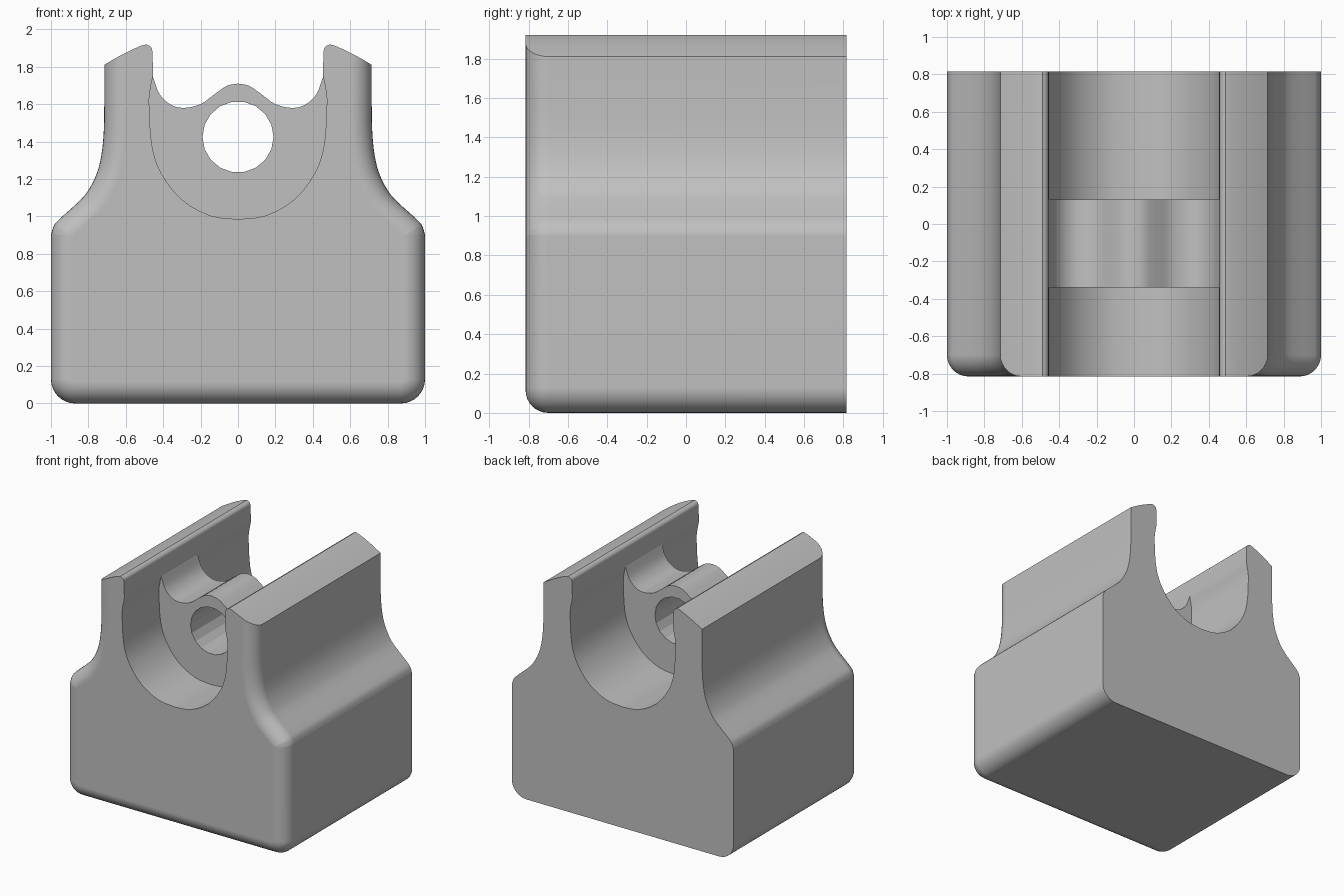
import bpy, bmesh, math
from mathutils import Vector

if "Cube" in bpy.data.objects:
    bpy.data.objects.remove(bpy.data.objects["Cube"], do_unlink=True)

FRONT, BACK = -0.815, 0.815
FILLET = 0.115      # rounding of the outer front edge
CORNER = 0.13       # rounding of the base corners
WALL = 0.715        # outer half width at the top of the walls
LIP = 0.52          # where the wall top rolls over into the channel

grey = bpy.data.materials.new("matte_grey")
grey.use_nodes = True
grey.diffuse_color = (0.53, 0.53, 0.53, 1)
grey.node_tree.nodes["Principled BSDF"].inputs["Base Color"].default_value = grey.diffuse_color


def smooth_path(points, steps=3):
    """Catmull-Rom curve through the points."""
    p = [Vector(q) for q in points]
    p = [2 * p[0] - p[1]] + p + [2 * p[-1] - p[-2]]
    out = []
    for a, b, c, d in zip(p, p[1:], p[2:], p[3:]):
        for i in range(steps):
            t = i / steps
            out.append(0.5 * (2 * b + (c - a) * t + (2 * a - 5 * b + 4 * c - d) * t ** 2
                              + (3 * b - a - 3 * c + d) * t ** 3))
    return out + [p[-2]]


def mirrored(half):
    """Close a right-hand outline with its mirror image, sharing points on the axis."""
    return half + [Vector((-p.x, p.y)) for p in reversed(half) if p.x > 1e-5]


def loft(name, layers):
    """Skin outlines given as (y, points) from front to back, and cap both ends."""
    bm = bmesh.new()
    rings = [[bm.verts.new((p.x, y, p.y)) for p in pts] for y, pts in layers]
    for a, b in zip(rings, rings[1:]):
        for i in range(len(a)):
            j = (i + 1) % len(a)
            bm.faces.new((a[i], a[j], b[j], b[i]))
    bm.faces.new(rings[0])
    bm.faces.new(rings[-1])
    bmesh.ops.recalc_face_normals(bm, faces=bm.faces)
    mesh = bpy.data.meshes.new(name)
    bm.to_mesh(mesh)
    bm.free()
    mesh.materials.append(grey)
    obj = bpy.data.objects.new(name, mesh)
    bpy.context.collection.objects.link(obj)
    return obj


def finish(obj):
    obj.data.polygons.foreach_set("use_smooth", [True] * len(obj.data.polygons))
    obj.data.set_sharp_from_angle(angle=math.radians(30))
    weighted = obj.modifiers.new("even_shading", "WEIGHTED_NORMAL")
    weighted.keep_sharp = True


# Outer side outline: base corner, flank and waist
corner = [Vector((1 - CORNER + CORNER * math.sin(a), CORNER - CORNER * math.cos(a)))
          for a in [math.pi / 2 * i / 8 for i in range(9)]]
flank = smooth_path([(1, 0.9), (0.985, 0.95), (0.95, 0.99), (0.85, 1.08), (0.8, 1.14),
                     (0.755, 1.23), (0.73, 1.33), (0.718, 1.45), (WALL, 1.6), (WALL, 1.81)])
outer = corner + flank

# Inner outline: rolled lip, wall and round channel floor
lip = smooth_path([(0.49, 1.92), (0.465, 1.905), (0.457, 1.87), (0.455, 1.75)])
channel = smooth_path([(0.455, 1.75), (0.472, 1.66), (0.474, 1.58), (0.46, 1.38), (0.41, 1.23),
                       (0.3, 1.09), (0.15, 1.005), (0, 0.985)])


def wall_top(x):
    t = WALL - x
    return Vector((x, 1.81 + 0.626 * t - 0.53 * t * t))


def body_outline(inset):
    half = []
    for i, p in enumerate(outer):
        before = outer[i - 1] if i else Vector((-p.x, p.y))
        after = outer[i + 1] if i + 1 < len(outer) else p
        along = (after - before).normalized()
        half.append(p + inset * Vector((-along.y, along.x)))
    edge = WALL - inset
    half[-1] = wall_top(edge)
    half += [wall_top(edge + (LIP - edge) * i / 4) for i in range(1, 5)]
    return mirrored(half + lip + channel[1:])


# Body: one extrusion whose outer front edge is rounded
layers = []
for i in range(9):
    a = math.pi / 2 * i / 8
    layers.append((FRONT + FILLET * (1 - math.sin(a)), body_outline(FILLET * (1 - math.cos(a)))))
layers.reverse()
layers = layers[::-1] if layers[0][0] > layers[-1][0] else layers
layers.append((BACK, body_outline(0)))
body = loft("body", layers)
finish(body)

# Bridge: wavy-topped block sitting in the channel
wave = smooth_path([(0, 1.71), (0.06, 1.698), (0.13, 1.65), (0.2, 1.6), (0.29, 1.58),
                    (0.36, 1.598), (0.42, 1.655), (0.456, 1.75)])
seat = [Vector((p.x * 1.03, p.y - 0.015)) for p in channel[1:]]
outline = mirrored(wave + seat)
bridge = loft("bridge", [(-0.34, outline), (0.13, outline)])

# Round bore through the bridge
circle = [Vector((0.19 * math.cos(a), 1.425 + 0.19 * math.sin(a)))
          for a in [math.tau * i / 18 for i in range(18)]]
cutter = loft("bore_cutter", [(-0.5, circle), (0.3, circle)])
cutter.hide_render = True
cutter.hide_viewport = True
bore = bridge.modifiers.new("bore", "BOOLEAN")
bore.operation = "DIFFERENCE"
bore.solver = "EXACT"
bore.object = cutter
finish(bridge)
